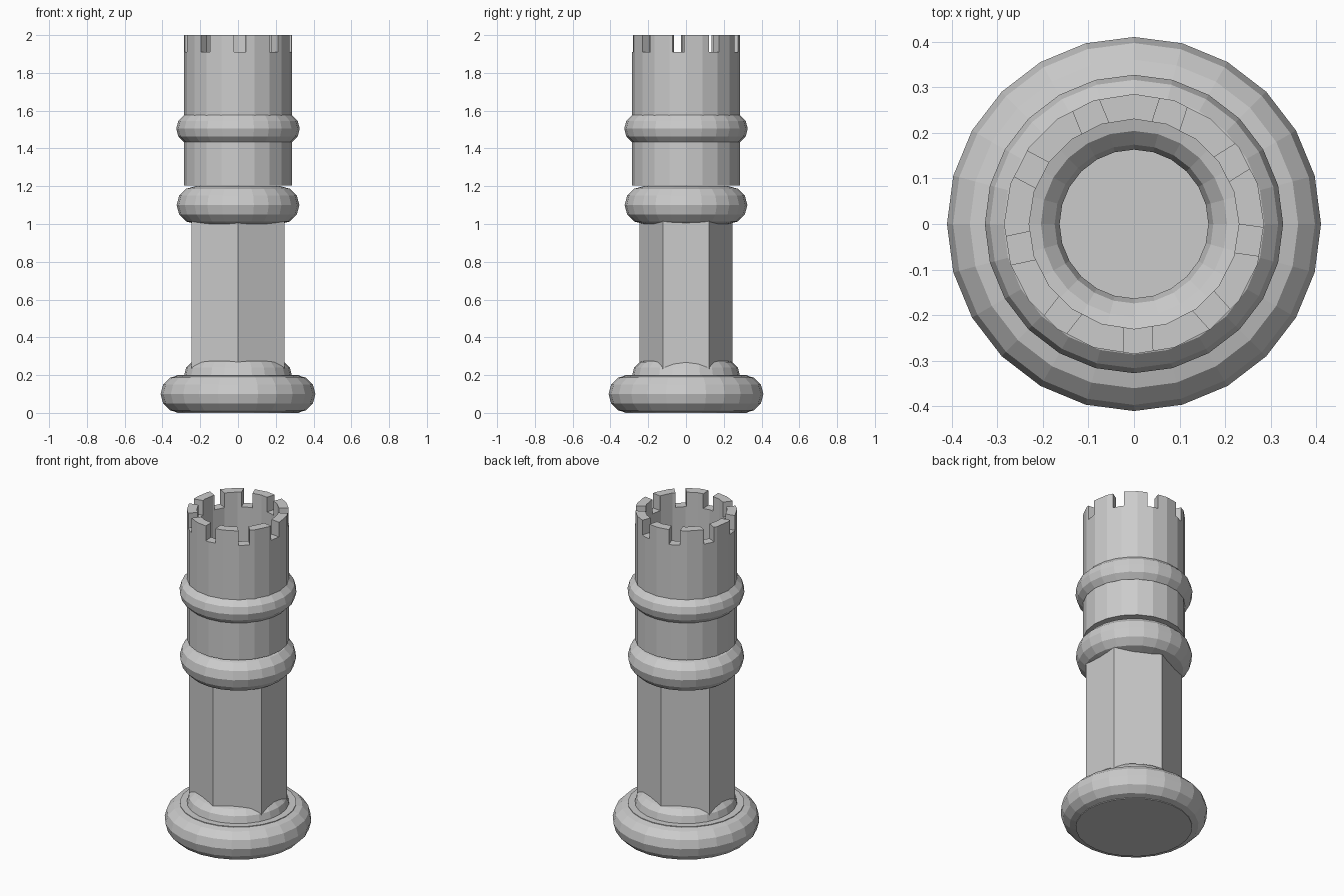
import bpy, bmesh, math
from mathutils import Matrix

if "Cube" in bpy.data.objects:
    bpy.data.objects.remove(bpy.data.objects["Cube"])

stone = bpy.data.materials.new("grey stone")
stone.diffuse_color = (0.6, 0.6, 0.6, 1)
stone.use_nodes = True
stone.node_tree.nodes["Principled BSDF"].inputs["Base Color"].default_value = stone.diffuse_color


def make(name, bm):
    bmesh.ops.remove_doubles(bm, verts=bm.verts, dist=1e-5)
    bmesh.ops.recalc_face_normals(bm, faces=bm.faces)
    me = bpy.data.meshes.new(name)
    bm.to_mesh(me)
    bm.free()
    me.materials.append(stone)
    ob = bpy.data.objects.new(name, me)
    bpy.context.collection.objects.link(ob)
    return ob


def ring(name, major, minor, z):
    bpy.ops.mesh.primitive_torus_add(major_radius=major, minor_radius=minor,
                                     major_segments=24, minor_segments=12,
                                     location=(0, 0, z))
    ob = bpy.context.object
    ob.name = name
    ob.data.materials.append(stone)


def prism(name, sides, r, z0, z1, sx=1.0, sy=1.0, turn=0.0):
    bm = bmesh.new()
    loops = []
    for z in (z0, z1):
        loops.append([bm.verts.new((sx * r * math.cos(turn + math.tau * i / sides),
                                    sy * r * math.sin(turn + math.tau * i / sides), z))
                      for i in range(sides)])
    for i in range(sides):
        j = (i + 1) % sides
        bm.faces.new((loops[0][i], loops[0][j], loops[1][j], loops[1][i]))
    bm.faces.new(loops[0])
    bm.faces.new(loops[1])
    return make(name, bm)


# Base: rounded ring around a flat disc, with a small collar
ring("base_ring", 0.31, 0.10, 0.10)
prism("base_disc", 24, 0.325, 0.0, 0.2)
ring("column_collar", 0.205, 0.08, 0.20)

# Six-sided column, a corner facing front
prism("column", 6, 1.0, 0.1, 1.12, 0.285, 0.245, math.pi / 2)

# Rings around the tower
ring("lower_ring", 0.225, 0.10, 1.10)
ring("upper_ring", 0.245, 0.082, 1.505)

# Hollow tower cup
N, R, r, Z0, ZF, Z1 = 20, 0.285, 0.23, 1.205, 1.25, 2.0
bm = bmesh.new()
loops = [[bm.verts.new((rad * math.cos(math.tau * i / N),
                        rad * math.sin(math.tau * i / N), z)) for i in range(N)]
         for rad, z in ((R, Z0), (R, Z1), (r, Z1), (r, ZF))]
for a, b in zip(loops, loops[1:]):
    for i in range(N):
        j = (i + 1) % N
        bm.faces.new((a[i], a[j], b[j], b[i]))
bm.faces.new(loops[0])
bm.faces.new(loops[-1])
tower = make("tower", bm)

# Nine battlement slots cut through the rim
bm = bmesh.new()
for k in range(9):
    m = (Matrix.Rotation(math.radians(-88 + 40 * k), 4, 'Z')
         @ Matrix.Translation((0.26, 0, 2.005))
         @ Matrix.Diagonal((0.14, 0.063, 0.19, 1)))
    bmesh.ops.create_cube(bm, size=1, matrix=m)
cutter = make("slot_cutter", bm)
cutter.hide_render = True
mod = tower.modifiers.new("slots", 'BOOLEAN')
mod.operation = 'DIFFERENCE'
mod.solver = 'EXACT'
mod.object = cutter
bpy.context.view_layer.objects.active = tower
bpy.ops.object.modifier_apply(modifier="slots")
bpy.data.objects.remove(cutter)
